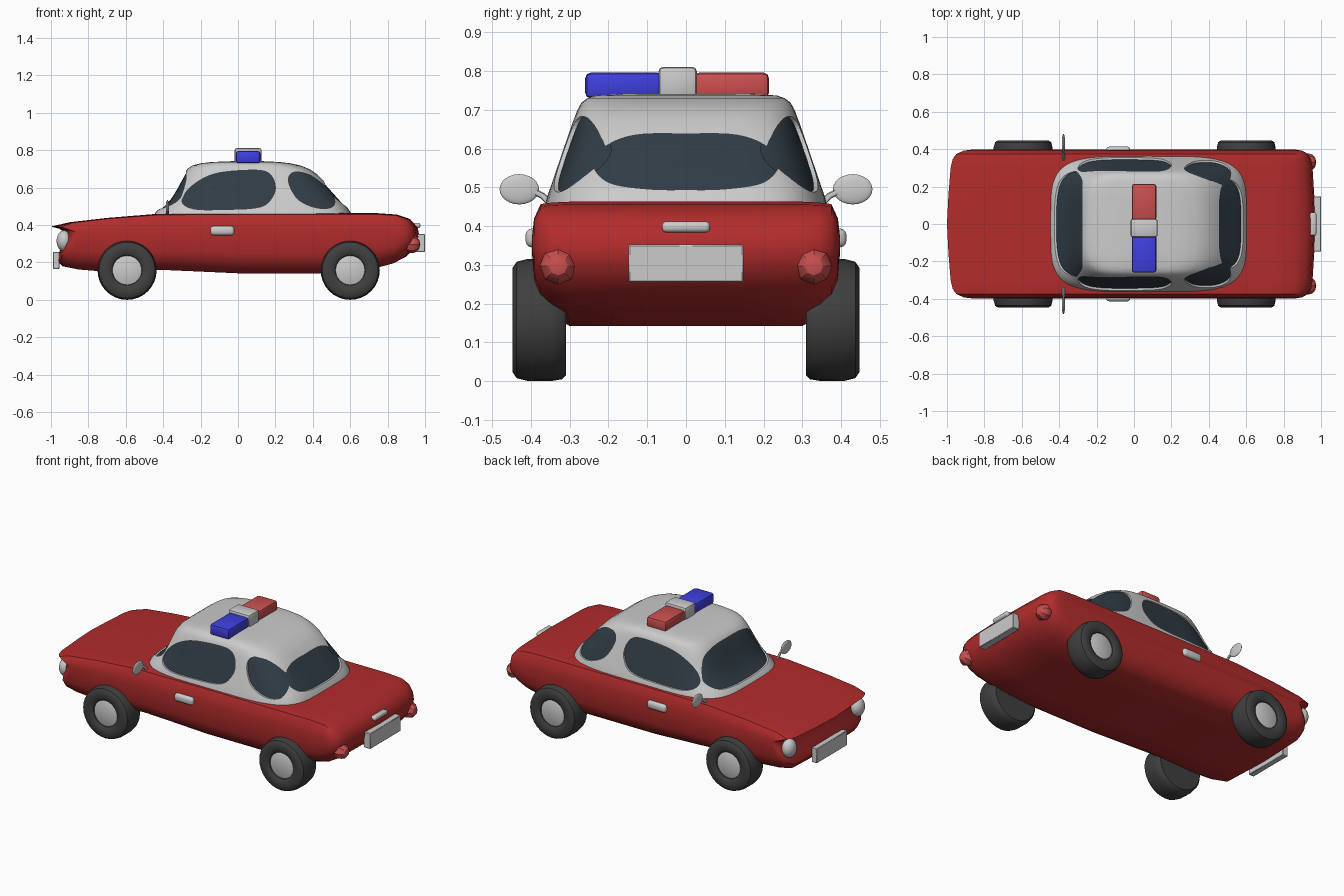
import bpy, bmesh, math
from mathutils import Vector, Matrix
from mathutils.bvhtree import BVHTree

if "Cube" in bpy.data.objects:
    bpy.data.objects.remove(bpy.data.objects["Cube"])


def material(name, *rgb):
    m = bpy.data.materials.new(name)
    m.diffuse_color = (*rgb, 1)
    m.use_nodes = True
    m.node_tree.nodes["Principled BSDF"].inputs["Base Color"].default_value = m.diffuse_color
    return m


RED = material("red_paint", 0.45, 0.025, 0.025)
LAMP_RED = material("red_lamp", 0.60, 0.08, 0.08)
BLUE = material("blue_lamp", 0.05, 0.05, 0.75)
GLASS = material("dark_glass", 0.03, 0.045, 0.06)
RUBBER = material("rubber", 0.05, 0.05, 0.05)
WHITE = material("white", 0.9, 0.9, 0.9)


def finish(name, bm, mat=None, angle=40):
    bmesh.ops.recalc_face_normals(bm, faces=bm.faces)
    me = bpy.data.meshes.new(name)
    bm.to_mesh(me)
    bm.free()
    ob = bpy.data.objects.new(name, me)
    bpy.context.collection.objects.link(ob)
    if mat:
        me.materials.append(mat)
    if angle:
        smooth(ob, angle)
    return ob


def smooth(ob, angle):
    bpy.ops.object.select_all(action='DESELECT')
    ob.select_set(True)
    bpy.context.view_layer.objects.active = ob
    bpy.ops.object.shade_smooth_by_angle(angle=math.radians(angle))


def loft(name, rings, mat=None, angle=40, caps=(True, True)):
    bm = bmesh.new()
    vs = [[bm.verts.new(p) for p in r] for r in rings]
    n = len(vs[0])
    for a, b in zip(vs, vs[1:]):
        for i in range(n):
            bm.faces.new((a[i], a[(i + 1) % n], b[(i + 1) % n], b[i]))
    for use, ring in zip(caps, (vs[0], vs[-1])):
        if use:
            bm.faces.new(ring)
    return finish(name, bm, mat, angle)


def box(name, lo, hi, bevel=0.01, mat=None, segs=2):
    lo, hi = Vector(lo), Vector(hi)
    bm = bmesh.new()
    bmesh.ops.create_cube(bm, size=1, matrix=Matrix.Translation((lo + hi) / 2)
                          @ Matrix.Diagonal((*(hi - lo), 1)))
    if bevel:
        bmesh.ops.bevel(bm, geom=bm.edges[:], offset=bevel, segments=segs,
                        profile=0.5, affect='EDGES')
    return finish(name, bm, mat)


def ball(name, centre, radii, mat=None, u=24, v=12, angle=40):
    bm = bmesh.new()
    bmesh.ops.create_uvsphere(bm, u_segments=u, v_segments=v, radius=1,
                              matrix=Matrix.Translation(centre) @ Matrix.Diagonal((*radii, 1))
                              @ Matrix.Rotation(math.pi / 2, 4, 'Y'))
    return finish(name, bm, mat, angle)


def rounded(pts, steps=5):
    """Closed smooth curve through the points."""
    out, n = [], len(pts)
    P = [Vector(p) for p in pts]
    for i in range(n):
        a, b, c, d = (P[(i + k - 1) % n] for k in range(4))
        for s in range(steps):
            t = s / steps
            out.append(0.5 * (2 * b + (c - a) * t + (2 * a - 5 * b + 4 * c - d) * t * t
                              + (3 * b - a - 3 * c + d) * t ** 3))
    return out


# Body: side outline lofted across the width, rounding in toward the flanks
outline = [(-1, .392), (-.9, .415), (-.7, .438), (-.43, .46), (0, .463), (.4, .463),
           (.75, .463), (.85, .456), (.92, .432), (.96, .39), (.97, .34), (.96, .29),
           (.9, .232), (.83, .195), (.7, .16), (.5, .142), (0, .142), (-.4, .16),
           (-.7, .15), (-.85, .162), (-.94, .18), (-.965, .21), (-.955, .26),
           (-.93, .31), (-.925, .36), (-.955, .38)]
stations = [(0, 0, 0, 0), (.15, 0, 0, .05), (.3, 0, 0, .13), (.345, .02, .13, .2),
            (.375, .06, .28, .34), (.392, .42, .5, .6), (.397, .85, .85, .85)]


def body_ring(y, kt, kb, kx):
    ring = []
    for x, z in outline:
        ring.append((x + kx * (max(-.85, min(.85, x)) - x), y,
                     z + (kt if z > .36 else kb) * (.36 - z)))
    return ring


loft("body", [body_ring(-s[0], *s[1:]) for s in stations[:0:-1]]
     + [body_ring(*s) for s in stations], RED)


# Cabin: stacked superellipse layers (z, front x, rear x, half width)
def layer(z, x0, x1, w, n=4.5, count=72):
    ring = []
    for i in range(count):
        a = 2 * math.pi * i / count
        c, s = math.cos(a), math.sin(a)
        ring.append(((x0 + x1) / 2 + (x1 - x0) / 2 * math.copysign(abs(c) ** (2 / n), c),
                     w * math.copysign(abs(s) ** (2 / n), s), z))
    return ring


layers = [(.44, -.455, .61, .366), (.47, -.44, .60, .36), (.50, -.405, .58, .35),
          (.53, -.375, .555, .34), (.58, -.342, .51, .323), (.63, -.315, .465, .306),
          (.67, -.293, .425, .292), (.70, -.27, .38, .28), (.718, -.245, .335, .27),
          (.73, -.2, .28, .255), (.737, -.14, .22, .235), (.741, -.04, .14, .17)]
cabin = loft("cabin", [layer(*l) for l in layers])
cabin_tree = BVHTree.FromPolygons([v.co.copy() for v in cabin.data.vertices],
                                  [p.vertices[:] for p in cabin.data.polygons])


def on_cabin(p, d, depth):
    """Project a window point (u, z) along direction d onto the cabin."""
    o = Vector((p[0], 0, p[1])) if d.y else Vector((0, p[0], p[1]))
    hit = cabin_tree.ray_cast(o - 2 * d, d)[0]
    return hit + d * depth


def both(pts):
    return pts + [(-u, z) for u, z in pts[-2:0:-1]]


front_side = [(-.3, .53), (-.245, .61), (-.13, .672), (.03, .692), (.15, .685), (.195, .63),
              (.19, .56), (.12, .497), (-.08, .483), (-.24, .487)]
rear_side = [(.27, .65), (.3, .682), (.38, .67), (.47, .607), (.517, .54), (.5, .495),
             (.42, .492), (.33, .53), (.285, .59)]
windscreen = both([(0, .69), (.14, .685), (.22, .655), (.265, .58), (.28, .53),
                   (.24, .495), (.12, .484), (0, .482)])
rear_screen = both([(0, .638), (.13, .635), (.21, .605), (.24, .56), (.2, .513),
                    (.1, .496), (0, .494)])
windows = [("windscreen", windscreen, (1, 0, 0)), ("rear_window", rear_screen, (-1, 0, 0))]
for side, d in (("right", 1), ("left", -1)):
    windows += [(side + "_front_window", front_side, (0, d, 0)),
                (side + "_rear_window", rear_side, (0, d, 0))]

# Windows: cut a shallow recess, then lay glass in it
for name, pts, d in windows:
    d = Vector(d)
    edge = rounded(pts)
    mid = sum(edge, Vector((0, 0))) / len(edge)
    scales = (.15, .4, .6, .8, .9, 1)

    def rings(depth, grow=1):
        return [[on_cabin(mid + (p - mid) * s * grow, d, depth) for p in edge] for s in scales]

    glass = rings(.011, 1.015)
    cutter = loft("cutter", rings(.013) + rings(-.05)[::-1], angle=0)
    cutter.hide_render = True
    bpy.context.view_layer.objects.active = cabin
    mod = cabin.modifiers.new("recess", 'BOOLEAN')
    mod.object, mod.operation, mod.solver = cutter, 'DIFFERENCE', 'EXACT'
    bpy.ops.object.modifier_apply(modifier=mod.name)
    bpy.data.objects.remove(cutter)
    loft(name, glass, GLASS, caps=(True, False))
smooth(cabin, 35)


# Wheels: turned tyre profile (radius, y) and a hub disc
def turned(name, profile, x, s, mat=None):
    A = [2 * math.pi * i / 32 for i in range(32)]
    loft(name, [[(x + r * math.cos(a), s * y, .158 + r * math.sin(a)) for a in A]
                for r, y in profile], mat)


for end, x in (("front", -.593), ("rear", .6)):
    for side, s in (("right", -1), ("left", 1)):
        turned(f"{end}_{side}_tyre", [(.078, .425), (.08, .436), (.095, .447), (.135, .447),
               (.15, .437), (.157, .41), (.158, .35), (.153, .32), (.142, .309)], x, s, RUBBER)
        turned(f"{end}_{side}_hub", [(.078, .40), (.078, .432), (.07, .436)], x, s)

# Paired side parts
for side, s in (("right", -1), ("left", 1)):
    ball(side + "_headlight", (-.93, s * .33, .315), (.04, .048, .056), WHITE)
    ball(side + "_tail_light", (.93, s * .33, .297), (.045, .048, .048), LAMP_RED, 8, 6, 30)
    ball(side + "_mirror", (-.377, s * .43, .495), (.009, .051, .039))
    turns = [2 * math.pi * i / 8 for i in range(8)]
    path = [(.335, .445), (.355, .463), (.37, .478), (.39, .488)]
    loft(side + "_mirror_arm", [[(-.377 + .007 * math.cos(a), s * (y - .006 * math.sin(a)),
         z + .006 * math.sin(a)) for a in turns] for y, z in path])
    y0, y1 = sorted((s * .375, s * .414))
    box(side + "_door_handle", (-.148, y0, .345), (-.02, y1, .394), .017, None, 3)

# Boot handle and number plates
box("boot_handle", (.94, -.062, .384), (.975, .062, .412), .011, None, 3)
box("rear_plate", (.955, -.148, .256), (1, .148, .352), .003, WHITE, 1)
box("front_plate", (-.99, -.148, .166), (-.955, .148, .256), .003, WHITE, 1)

# Roof light bar
box("blue_light", (-.012, -.26, .73), (.12, -.06, .796), .014, BLUE)
box("red_light", (-.012, .02, .73), (.12, .214, .796), .014, LAMP_RED)
box("light_bar_centre", (-.018, -.071, .73), (.126, .028, .811), .012)
